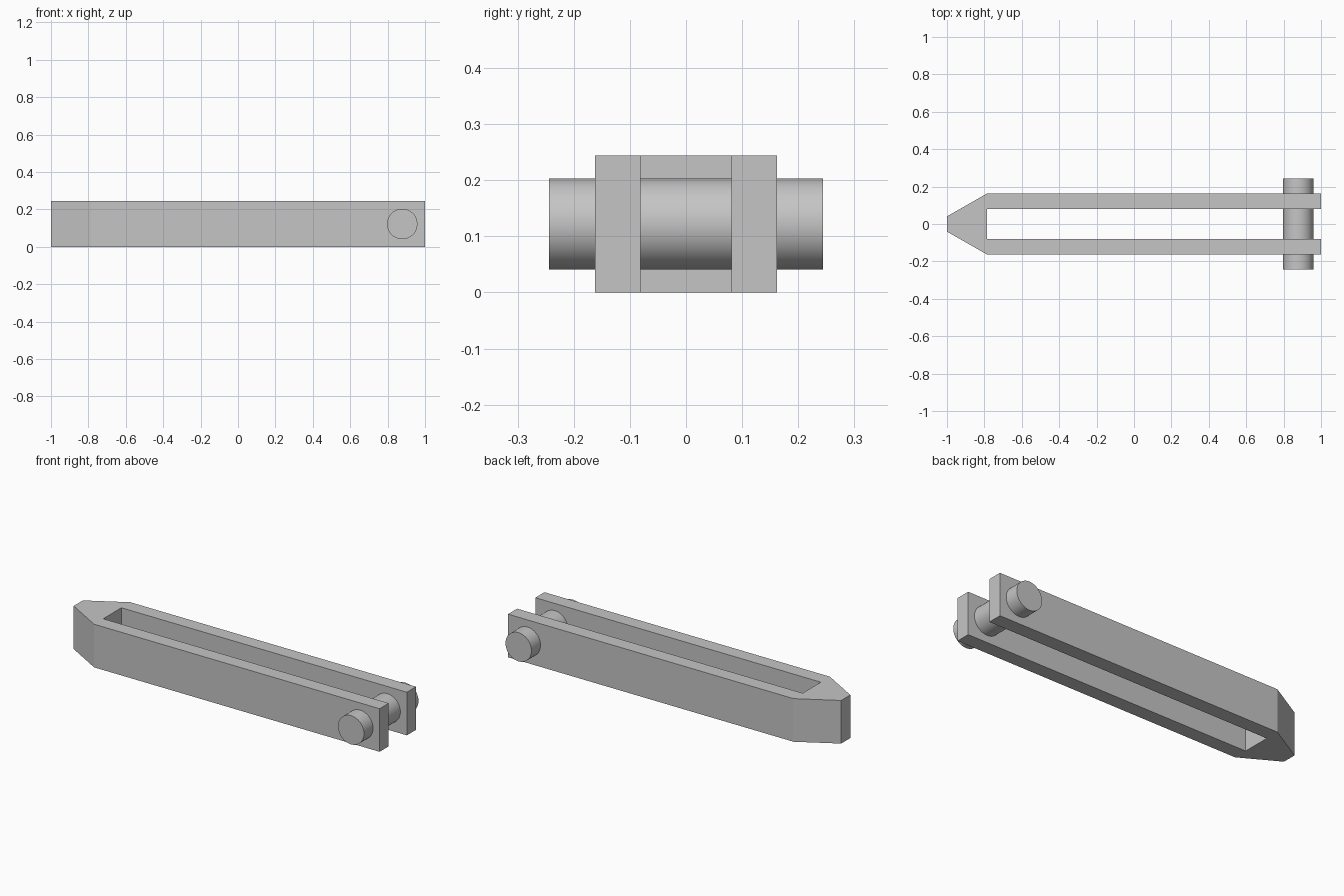
import bpy
import bmesh
from math import radians
from mathutils import Vector

cube = bpy.data.objects.get("Cube")
if cube:
    bpy.data.objects.remove(cube, do_unlink=True)

HEIGHT = 0.244
UNIT = 0.0813           # prong thickness, also the pin radius
SHOULDER = -0.787       # where the tapered nose meets the slot
PIN_X = 0.878

grey = bpy.data.materials.new("light grey metal")
grey.use_nodes = True
colour = (0.56, 0.56, 0.56, 1)
grey.diffuse_color = colour
grey.node_tree.nodes["Principled BSDF"].inputs["Base Color"].default_value = colour


def extrude_outline(name, outline, height):
    """Raise a closed plan outline into a solid prism."""
    bm = bmesh.new()
    base = bm.faces.new([bm.verts.new((x, y, 0)) for x, y in outline])
    top = bmesh.ops.extrude_face_region(bm, geom=[base], use_keep_orig=True)
    raised = [g for g in top["geom"] if isinstance(g, bmesh.types.BMVert)]
    bmesh.ops.translate(bm, verts=raised, vec=Vector((0, 0, height)))
    bmesh.ops.recalc_face_normals(bm, faces=bm.faces)
    mesh = bpy.data.meshes.new(name)
    bm.to_mesh(mesh)
    bm.free()
    obj = bpy.data.objects.new(name, mesh)
    bpy.context.collection.objects.link(obj)
    mesh.materials.append(grey)
    return obj


# Forked body: half the plan, mirrored across the long axis
half = [(-1, UNIT / 2), (SHOULDER, 2 * UNIT), (1, 2 * UNIT),
        (1, UNIT), (SHOULDER, UNIT)]
outline = half + [(x, -y) for x, y in reversed(half)]
extrude_outline("forked_body", outline, HEIGHT)

# Round pin through both prongs
bpy.ops.mesh.primitive_cylinder_add(
    vertices=64, radius=UNIT, depth=6 * UNIT,
    location=(PIN_X, 0, HEIGHT / 2), rotation=(radians(90), 0, 0))
pin = bpy.context.object
pin.name = "cross_pin"
pin.data.materials.append(grey)
bpy.ops.object.shade_smooth_by_angle(angle=radians(30))
